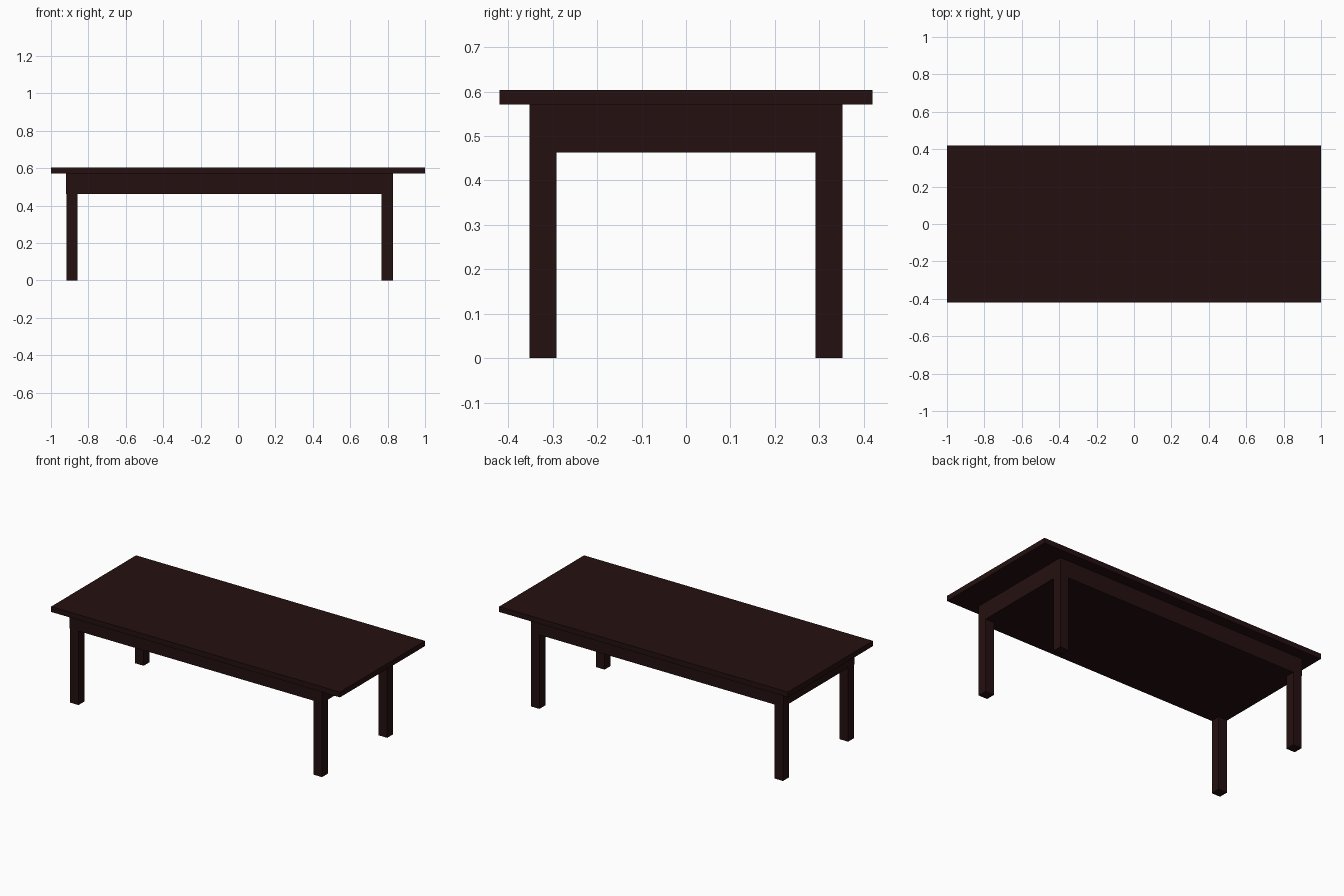
import bpy
import bmesh
from mathutils import Vector

cube = bpy.data.objects.get("Cube")
if cube:
    bpy.data.objects.remove(cube, do_unlink=True)

# Single dark wood colour
wood = bpy.data.materials.new("dark_wood")
wood.use_nodes = True
colour = (0.018, 0.005, 0.005, 1)
wood.diffuse_color = colour
wood.node_tree.nodes["Principled BSDF"].inputs["Base Color"].default_value = colour


def box(name, low, high):
    """Flat-shaded box spanning two opposite corners."""
    low, high = Vector(low), Vector(high)
    bm = bmesh.new()
    bmesh.ops.create_cube(bm, size=1)
    bmesh.ops.scale(bm, vec=high - low, verts=bm.verts)
    bmesh.ops.translate(bm, vec=(low + high) / 2, verts=bm.verts)
    mesh = bpy.data.meshes.new(name)
    bm.to_mesh(mesh)
    bm.free()
    mesh.materials.append(wood)
    obj = bpy.data.objects.new(name, mesh)
    bpy.context.collection.objects.link(obj)
    return obj


top_z, frame_top, frame_bottom = 0.604, 0.571, 0.463
frame_left, frame_right, frame_y = 0.828, -0.92, 0.352
leg = 0.06

# Table top and the solid frame under it
box("table_top", (-1, -0.42, frame_top), (1, 0.42, top_z))
box("frame", (frame_right, -frame_y, frame_bottom), (frame_left, frame_y, frame_top))

# Four square legs at the frame corners
for side, x in (("left", frame_left - leg), ("right", frame_right + 0.002)):
    for end, y in (("front", -frame_y), ("back", frame_y - leg)):
        box(f"{end}_{side}_leg", (x, y, 0), (x + leg, y + leg, frame_bottom))
